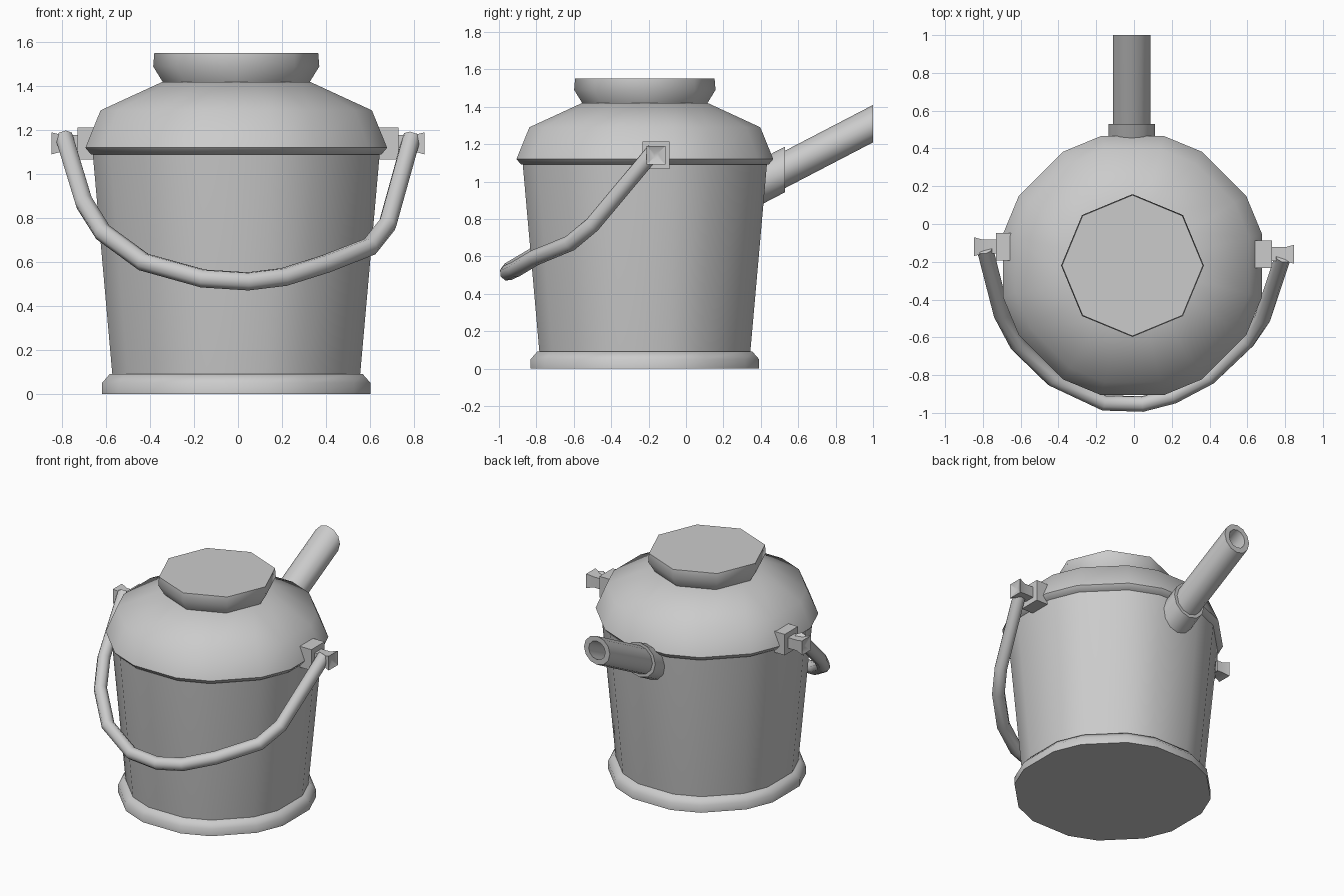
import bpy, bmesh
from math import sin, cos, radians, pi
from mathutils import Vector

if "Cube" in bpy.data.objects:
    bpy.data.objects.remove(bpy.data.objects["Cube"])

metal = bpy.data.materials.new("grey metal")
metal.use_nodes = True
grey = (0.6, 0.6, 0.6, 1)
metal.diffuse_color = grey
metal.node_tree.nodes["Principled BSDF"].inputs["Base Color"].default_value = grey

CX, CY = -0.008, -0.22      # axis of the pail


def finish(obj, angle=50):
    obj.data.materials.append(metal)
    bpy.ops.object.select_all(action='DESELECT')
    obj.select_set(True)
    bpy.context.view_layer.objects.active = obj
    bpy.ops.object.shade_smooth_by_angle(angle=radians(angle))


def loft(name, rings, angle=50):
    """Skin a list of equal-sized rings and cap both ends."""
    bm = bmesh.new()
    loops = [[bm.verts.new(p) for p in ring] for ring in rings]
    n = len(loops[0])
    for a, b in zip(loops, loops[1:]):
        for i in range(n):
            j = (i + 1) % n
            bm.faces.new((a[i], a[j], b[j], b[i]))
    bm.faces.new(loops[0][::-1])
    bm.faces.new(loops[-1])
    bmesh.ops.recalc_face_normals(bm, faces=bm.faces)
    mesh = bpy.data.meshes.new(name)
    bm.to_mesh(mesh)
    bm.free()
    obj = bpy.data.objects.new(name, mesh)
    bpy.context.collection.objects.link(obj)
    finish(obj, angle)


def turned(name, profile, angles):
    loft(name, [[Vector((CX + r * cos(a), CY + r * sin(a), z)) for a in angles]
                for r, z in profile])


# Slightly uneven sixteen-sided outline shared by the pail and the dome
sixteen = [radians(11.25 + 22.5 * k + (2.25 if k % 2 == 0 else -2.25)) for k in range(16)]
eight = [k * pi / 4 for k in range(8)]

turned("base_rim", [(0.628, 0), (0.628, 0.05), (0.592, 0.09)], sixteen)
turned("pail_body", [(0.575, 0.06), (0.58, 0.09), (0.672, 1.10)], sixteen)
turned("dome_lid", [(0.68, 1.09), (0.706, 1.12), (0.635, 1.29), (0.345, 1.42)], sixteen)
turned("neck_cap", [(0.33, 1.41), (0.335, 1.42), (0.378, 1.49), (0.373, 1.55)], eight)


# Slanted spout with an open end, and its collar
def upright_ring(y, r, n=12):
    z = 1.065 + 0.52 * (y - 0.53)
    return [Vector((-0.012 + r * cos(2 * pi * k / n), y, z + r * sin(2 * pi * k / n)))
            for k in range(n)]


loft("spout_collar", [upright_ring(0.33, 0.122), upright_ring(0.53, 0.122)])
loft("spout", [upright_ring(0.40, 0.1), upright_ring(1.0, 0.1),
               upright_ring(1.0, 0.064), upright_ring(0.75, 0.064)])


# Square lugs and flared pins on both sides
def square_ring(x, y, h):
    return [Vector((x, y + h * a, 1.14 + h * b))
            for a, b in ((-1, -1), (1, -1), (1, 1), (-1, 1))]


for side, label, y in ((1, "left", -0.16), (-1, "right", -0.12)):
    loft(label + "_lug", [square_ring(side * x, y, 0.073) for x in (0.6, 0.73)], 30)
    loft(label + "_pin", [square_ring(side * x, y, h) for x, h in
                          ((0.7, 0.037), (0.8, 0.037), (0.848, 0.05), (0.83, 0.01))], 30)

# Hanging bail handle
path = [(-0.79, -0.13, 1.165), (-0.70, -0.48, 0.87), (-0.615, -0.64, 0.735),
        (-0.43, -0.82, 0.60), (-0.16, -0.947, 0.525), (0.045, -0.953, 0.512),
        (0.21, -0.91, 0.532), (0.40, -0.81, 0.592), (0.60, -0.62, 0.67),
        (0.68, -0.50, 0.77), (0.79, -0.17, 1.165)]
curve = bpy.data.curves.new("bail_handle", 'CURVE')
curve.dimensions = '3D'
curve.bevel_depth = 0.043
curve.bevel_resolution = 2
curve.use_fill_caps = True
spline = curve.splines.new('POLY')
spline.points.add(len(path) - 1)
for point, co in zip(spline.points, path):
    point.co = (*co, 1)
handle = bpy.data.objects.new("bail_handle", curve)
bpy.context.collection.objects.link(handle)
bpy.ops.object.select_all(action='DESELECT')
handle.select_set(True)
bpy.context.view_layer.objects.active = handle
bpy.ops.object.convert(target='MESH')
finish(bpy.context.view_layer.objects.active)
